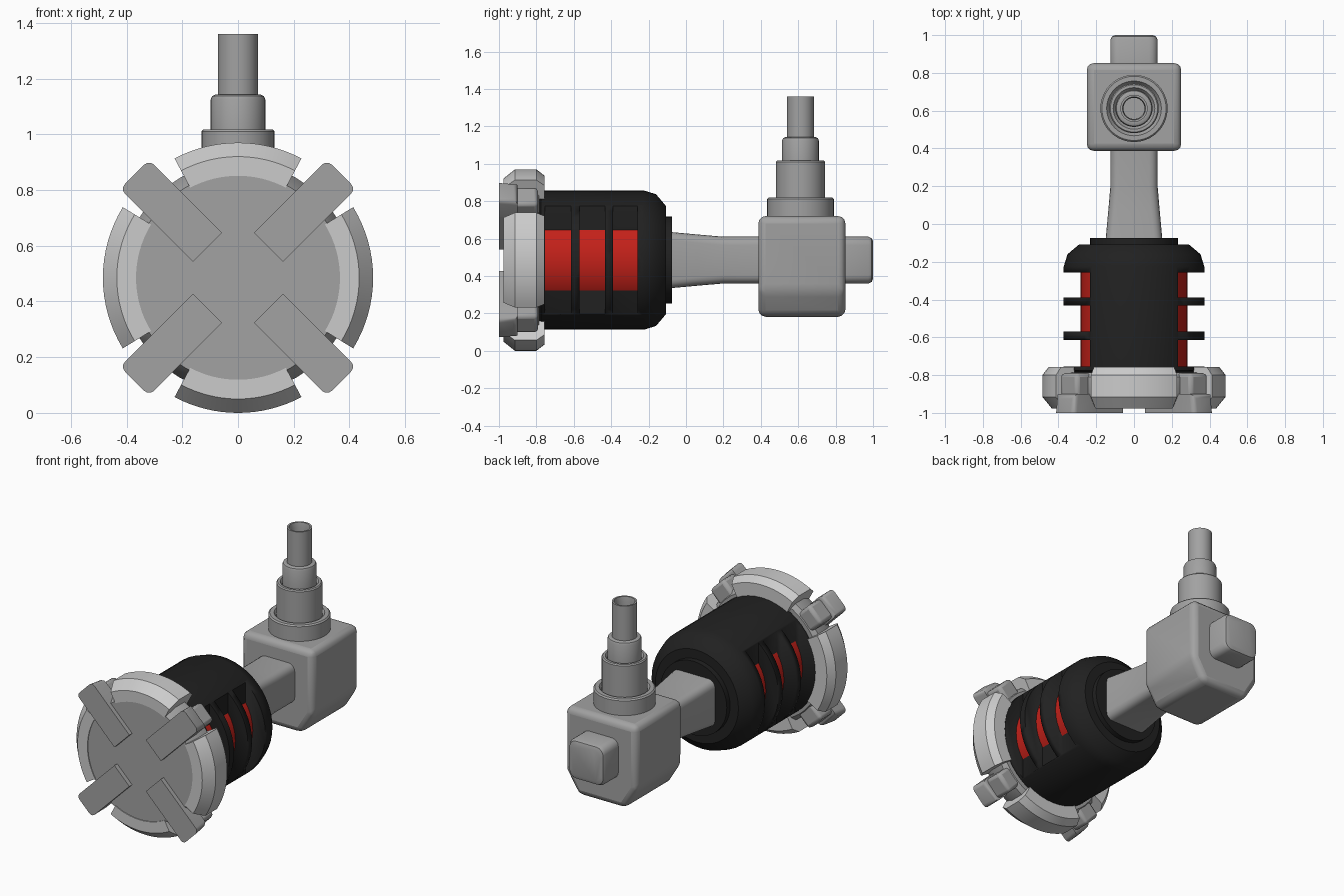
import bpy, bmesh
from math import sin, cos, radians, pi
from mathutils import Matrix, Vector

if "Cube" in bpy.data.objects:
    bpy.data.objects.remove(bpy.data.objects["Cube"])

CZ = 0.485   # height of the long axis
SY = 0.612   # y of the upright stack


def material(name, col):
    m = bpy.data.materials.new(name)
    m.diffuse_color = (*col, 1)
    m.use_nodes = True
    m.node_tree.nodes["Principled BSDF"].inputs["Base Color"].default_value = m.diffuse_color
    return m


GREY = material("mid_grey", (0.36, 0.36, 0.36))
LIGHT = material("light_grey", (0.75, 0.75, 0.75))
BLACK = material("black", (0.015, 0.015, 0.015))
RED = material("red", (0.55, 0.015, 0.01))


def finish(name, bm, mat, bevel=0, segs=2, angle=35):
    bmesh.ops.recalc_face_normals(bm, faces=bm.faces)
    me = bpy.data.meshes.new(name)
    bm.to_mesh(me)
    bm.free()
    ob = bpy.data.objects.new(name, me)
    bpy.context.collection.objects.link(ob)
    if mat:
        me.materials.append(mat)
    if bevel:
        b = ob.modifiers.new("bevel", 'BEVEL')
        b.width, b.segments, b.limit_method = bevel, segs, 'ANGLE'
    bpy.ops.object.select_all(action='DESELECT')
    ob.select_set(True)
    bpy.context.view_layer.objects.active = ob
    bpy.ops.object.shade_smooth_by_angle(angle=radians(angle))
    return ob


def lathe(name, prof, mat, upright=False, n=40, arc=None):
    """Revolve (radius, height) points; arc=(start, end) makes a closed sector."""
    bm = bmesh.new()
    a0, a1 = arc or (0, 360)
    rings = []
    for i in range(n + 1 if arc else n):
        a = radians(a0 + (a1 - a0) * i / n)
        rings.append([bm.verts.new((r * cos(a), SY + r * sin(a), h) if upright
                      else (r * sin(a), h, CZ + r * cos(a))) for r, h in prof])
    m = len(prof)
    for i in range(n):
        p, q = rings[i], rings[(i + 1) % len(rings)]
        for j in range(m if arc else m - 1):
            k = (j + 1) % m
            bm.faces.new((p[j], p[k], q[k], q[j]))
    if arc:
        bm.faces.new(rings[0])
        bm.faces.new(rings[-1])
    else:
        bm.faces.new([r[0] for r in rings])
        bm.faces.new([r[-1] for r in rings])
    return finish(name, bm, mat)


def box(bm, lo, hi, rot=Matrix()):
    lo, hi = Vector(lo), Vector(hi)
    size = hi - lo
    mat = rot @ Matrix.Translation((lo + hi) / 2) @ Matrix.Diagonal((*size, 1))
    bmesh.ops.create_cube(bm, size=1, matrix=mat)


def loft(name, sections, mat, bevel=0, segs=2):
    """Bridge matching closed loops of points."""
    bm = bmesh.new()
    loops = [[bm.verts.new(p) for p in s] for s in sections]
    n = len(loops[0])
    for p, q in zip(loops, loops[1:]):
        for j in range(n):
            k = (j + 1) % n
            bm.faces.new((p[j], p[k], q[k], q[j]))
    bm.faces.new(loops[0])
    bm.faces.new(loops[-1])
    return finish(name, bm, mat, bevel, segs)


def rounded_square(h, y, c=0.045, steps=4):
    pts = []
    for q, (sx, sz) in enumerate(((1, 1), (-1, 1), (-1, -1), (1, -1))):
        for s in range(steps + 1):
            a = pi / 2 * (q + s / steps)
            pts.append((sx * (h - c) + c * cos(a), y, CZ + sz * (h - c) + c * sin(a)))
    return pts


# Black motor housing with three side slots on each side
housing = lathe("motor_housing", [
    (0.345, -0.86), (0.345, -0.785), (0.372, -0.775), (0.372, -0.225), (0.352, -0.16),
    (0.29, -0.108), (0.232, -0.108), (0.232, -0.075)], BLACK, n=48)
bm = bmesh.new()
for y0, y1 in ((-0.755, -0.615), (-0.57, -0.432), (-0.39, -0.258)):
    for s in (-1, 1):
        xs = sorted((s * 0.233, s * 0.5))
        box(bm, (xs[0], y0, 0), (xs[1], y1, 1))
cutter = finish("slot_cutter", bm, None)
cut = housing.modifiers.new("slots", 'BOOLEAN')
cut.operation, cut.object, cut.solver = 'DIFFERENCE', cutter, 'EXACT'
bpy.context.view_layer.objects.active = housing
bpy.ops.object.modifier_apply(modifier="slots")
bpy.data.objects.remove(cutter)

# Red core seen through the slots
lathe("red_core", [(0.284, -0.77), (0.284, -0.25)], RED)

# Front hub disc
lathe("front_hub", [(0.33, -0.785), (0.39, -0.785), (0.415, -0.81), (0.415, -0.90),
                    (0.375, -0.972), (0.36, -0.972)], GREY, n=48)

# Four light rim segments
rim = [(0.366, -0.90), (0.366, -0.977), (0.435, -0.977), (0.485, -0.915),
       (0.485, -0.80), (0.452, -0.757), (0.37, -0.757)]
for label, mid, half in (("top", 0, 28), ("right", 90, 31.5), ("bottom", 180, 28), ("left", 270, 31.5)):
    lathe("rim_segment_" + label, rim, LIGHT, n=16, arc=(mid - half, mid + half))

# Four diagonal clamps: front plate plus stepped rear block
for i in range(4):
    rot = Matrix.Translation((0, 0, CZ)) @ Matrix.Rotation(radians(45 + 90 * i), 4, 'Y')
    bm = bmesh.new()
    box(bm, (0.155, -1.0, -0.074), (0.40, -0.93, 0.074), rot)
    finish(f"clamp_plate_{i + 1}", bm, GREY)
    bm = bmesh.new()
    box(bm, (0.36, -1.0, -0.074), (0.525, -0.90, 0.074), rot)
    for v in bm.verts:
        if v.co.y > -0.95:
            d = rot.to_3x3() @ Vector((1, 0, 0))
            v.co -= d * 0.012
    outer = [e for e in bm.edges if all((rot.inverted() @ v.co).x > 0.45 for v in e.verts)
             and all(not (v.co.y < -0.99) for v in e.verts) or
             (abs(e.verts[0].co.y - e.verts[1].co.y) > 0.05
              and (rot.inverted() @ e.verts[0].co).x > 0.45)]
    bmesh.ops.bevel(bm, geom=outer, offset=0.025, segments=3, profile=0.5, affect='EDGES')
    finish(f"clamp_tip_{i + 1}", bm, GREY)
    bm = bmesh.new()
    box(bm, (0.34, -0.94, -0.066), (0.49, -0.79, 0.066), rot)
    finish(f"clamp_rear_{i + 1}", bm, GREY, 0.02)

# Tapered arm and rear end block
loft("arm", [rounded_square(h, y) for y, h in
             ((-0.10, 0.152), (-0.06, 0.148), (0.06, 0.137), (0.2, 0.125), (0.42, 0.125))], GREY)
loft("rear_end_block", [rounded_square(h, y) for y, h in
                        ((0.82, 0.125), (0.975, 0.125), (0.993, 0.117), (1.0, 0.1))], GREY)

# Joint block with chamfered lower sides
section = [(-0.25, 0.72), (0.25, 0.72), (0.25, 0.32), (0.165, 0.182), (-0.165, 0.182), (-0.25, 0.32)]
loft("joint_block", [[(x, y, z) for x, z in section] for y in (0.387, 0.852)], GREY, 0.038, 3)

# Upright stepped tube, hollow at the top
lathe("stepped_tube", [
    (0.178, 0.69), (0.178, 0.812), (0.17, 0.82), (0.145, 0.82), (0.131, 0.80),
    (0.131, 1.01), (0.125, 1.017), (0.11, 1.017), (0.098, 1.0),
    (0.098, 1.125), (0.093, 1.137), (0.083, 1.142), (0.072, 1.142),
    (0.072, 1.36), (0.061, 1.36), (0.056, 1.33), (0.056, 1.26)], GREY, upright=True)
